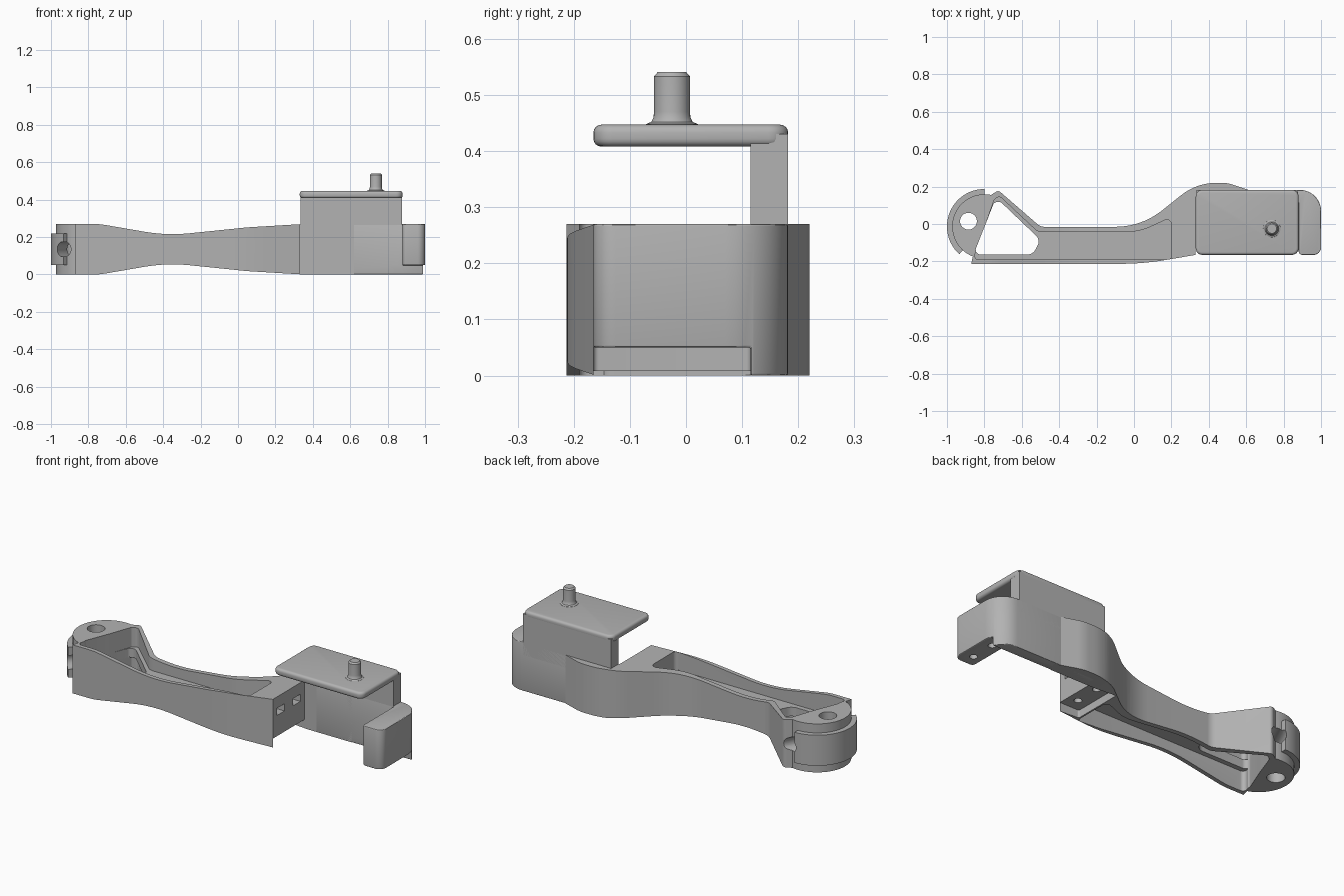
import bpy, bmesh, math
from mathutils import Vector, Matrix

old = bpy.data.objects.get("Cube")
if old:
    bpy.data.objects.remove(old, do_unlink=True)

grey = bpy.data.materials.new("plain grey")
grey.use_nodes = True
COL = (0.45, 0.45, 0.45, 1)
grey.diffuse_color = COL
grey.node_tree.nodes["Principled BSDF"].inputs["Base Color"].default_value = COL


def fillet(points, steps=10):
    """Round each (x, y, radius) corner of a closed outline."""
    out = []
    for i, p in enumerate(points):
        v = Vector(p[:2])
        r = p[2] if len(p) > 2 else 0
        if not r:
            out.append(v)
            continue
        a = (Vector(points[i - 1][:2]) - v).normalized()
        b = (Vector(points[(i + 1) % len(points)][:2]) - v).normalized()
        half = a.angle(b) / 2
        centre = v + (a + b).normalized() * (r / math.sin(half))
        start = v + a * (r / math.tan(half)) - centre
        turn = start.angle_signed(v + b * (r / math.tan(half)) - centre)
        for k in range(steps + 1):
            out.append(centre + Matrix.Rotation(-turn * k / steps, 2) @ start)
    return out


def make(name, bm):
    bmesh.ops.recalc_face_normals(bm, faces=bm.faces)
    mesh = bpy.data.meshes.new(name)
    bm.to_mesh(mesh)
    bm.free()
    mesh.materials.append(grey)
    ob = bpy.data.objects.new(name, mesh)
    bpy.context.collection.objects.link(ob)
    return ob


def prism(name, outline, low, high, along_y=False):
    bm = bmesh.new()
    place = (lambda p: (p.x, low, p.y)) if along_y else (lambda p: (p.x, p.y, low))
    face = bm.faces.new([bm.verts.new(place(Vector(p))) for p in outline])
    ext = bmesh.ops.extrude_face_region(bm, geom=[face])
    shift = Vector((0, high - low, 0)) if along_y else Vector((0, 0, high - low))
    bmesh.ops.translate(bm, vec=shift, verts=[g for g in ext["geom"] if isinstance(g, bmesh.types.BMVert)])
    return make(name, bm)


def box(name, x0, x1, y0, y1, z0, z1, r=0):
    return prism(name, fillet([(x0, y0, r), (x1, y0, r), (x1, y1, r), (x0, y1, r)], 6), z0, z1)


def rod(name, a, b, radius, segments=32):
    a, b = Vector(a), Vector(b)
    bm = bmesh.new()
    turn = (b - a).to_track_quat("Z", "Y").to_matrix().to_4x4()
    bmesh.ops.create_cone(bm, cap_ends=True, segments=segments, radius1=radius, radius2=radius,
                          depth=(b - a).length, matrix=Matrix.Translation((a + b) / 2) @ turn)
    return make(name, bm)


def bake(ob):
    dg = bpy.context.evaluated_depsgraph_get()
    mesh = bpy.data.meshes.new_from_object(ob.evaluated_get(dg))
    ob.modifiers.clear()
    ob.data = mesh


def combine(ob, other, op="DIFFERENCE"):
    mod = ob.modifiers.new("shape", "BOOLEAN")
    mod.operation, mod.object, mod.solver = op, other, "EXACT"
    bake(ob)
    bpy.data.objects.remove(other, do_unlink=True)


def soften(ob, width):
    mod = ob.modifiers.new("soft edges", "BEVEL")
    mod.width, mod.segments = width, 3
    mod.limit_method, mod.angle_limit = "ANGLE", math.radians(40)
    bake(ob)


H = 0.27
HEAD = Vector((-0.8, -0.013))

# Arm: plan outline joined with the round head
arm = prism("arm", fillet([
    (-0.87, -0.213), (0.05, -0.213, 1.5), (0.33, -0.165), (0.33, 0.115), (0.62, 0.115),
    (0.65, 0.17), (0.5, 0.22, 0.2), (0.335, 0.22, 0.3), (0.04, -0.015, 0.4),
    (-0.5, -0.015, 0.06), (-0.725, 0.18, 0.02), (-0.765, 0.155), (-0.86, -0.165)]), 0, H)
combine(arm, rod("head", (*HEAD, 0), (*HEAD, H), 0.172, 64), "UNION")

# Waisted side profile
waist = [(-0.74, 0.27, 0.4), (-0.38, 0.208, 0.9), (0.05, 0.252, 1.5), (0.35, 0.27, 0.5)]
upper = [(-1.1, H)] + waist + [(1.1, H)]
lower = [(p[0], H - p[1], *p[2:]) for p in reversed(upper)]
combine(arm, prism("side_profile", fillet(upper + lower), -0.5, 0.5, True), "INTERSECT")

# Pockets above and below a thin web, with a triangular opening
pocket = fillet([(-0.86, -0.19, 0.02), (0.2, -0.19, 0.02), (0.2, 0.037, 0.025),
                 (0.03, -0.042, 0.3), (-0.515, -0.042, 0.05), (-0.72, 0.15, 0.02), (-0.747, 0.13, 0.015)])
combine(arm, prism("pocket_top", pocket, 0.16, 0.4))
combine(arm, prism("pocket_bottom", pocket, -0.1, 0.11))
triangle = fillet([(-0.858, -0.163, 0.025), (-0.54, -0.163, 0.05), (-0.5, -0.085, 0.045),
                   (-0.72, 0.125, 0.03), (-0.75, 0.11, 0.015)])
combine(arm, prism("triangle_opening", triangle, -0.1, 0.4))

# Head drilling and the raised band around it
combine(arm, rod("pin_hole", (-0.885, 0.015, -0.1), (-0.885, 0.015, 0.4), 0.045))
angles = [math.radians(90 + 138 * k / 40) for k in range(41)]
ring = [HEAD + Vector((math.cos(t), math.sin(t))) * 0.2 for t in angles]
ring += [HEAD + Vector((math.cos(t), math.sin(t))) * 0.168 for t in reversed(angles)]
band = prism("head_band", ring, 0.05, 0.22)
for part in (arm, band):
    combine(part, rod("cross_hole", (-0.96, -0.2, 0.135), (-0.757, 0.2, 0.135), 0.04))

# Bay frame: back wall and end block
frame = prism("bay_frame", fillet([
    (0.4, 0.115), (0.88, 0.115), (0.88, -0.165, 0.02), (1, -0.165, 0.04),
    (1, 0.182, 0.112), (0.4, 0.182)]), 0, H)
combine(frame, box("end_recess", 0.85, 1.1, -0.3, 0.115, -0.1, 0.05))
soften(frame, 0.008)
combine(arm, box("arm_recess", 0.21, 0.4, -0.165, 0.1149, -0.1, 0.05, 0.01))

# Screw holes and nut slots on both sides of the bay
for y in (-0.095, 0.045):
    for part, x, x0, x1 in ((arm, 0.275, 0.25, 0.4), (frame, 0.935, 0.8, 0.96)):
        combine(part, rod("screw_hole", (x, y, -0.1), (x, y, 0.2), 0.02, 20))
        combine(part, box("nut_slot", x0, x1, y - 0.033, y + 0.033, 0.165, 0.205))

# Upper wall and cover plate
wall = box("upper_wall", 0.335, 0.877, 0.115, 0.182, 0.2, 0.43)
plate = box("cover_plate", 0.33, 0.88, -0.165, 0.182, 0.408, 0.447, 0.035)
top_edges = plate.modifiers.new("rounded top", "BEVEL")
top_edges.width, top_edges.segments = 0.014, 4
top_edges.limit_method, top_edges.angle_limit = "ANGLE", math.radians(40)
bake(plate)

# Pin with flared foot and chamfered tip, turned from a profile
profile = [(0.048, 0.44), (0.046, 0.448), (0.037, 0.452), (0.033, 0.46),
           (0.032, 0.47), (0.032, 0.533), (0.025, 0.541), (0, 0.541)]
bm = bmesh.new()
verts = [bm.verts.new((r, 0, z)) for r, z in profile]
edges = [bm.edges.new(pair) for pair in zip(verts, verts[1:])]
bmesh.ops.spin(bm, geom=verts + edges, cent=(0, 0, 0), axis=(0, 0, 1), angle=math.tau, steps=32)
bmesh.ops.remove_doubles(bm, verts=bm.verts, dist=0.0005)
pin = make("pin", bm)
pin.location = (0.737, -0.025, 0)

# Smooth shading with crisp edges
for ob in (arm, band, frame, wall, plate, pin):
    bpy.ops.object.select_all(action="DESELECT")
    ob.select_set(True)
    bpy.context.view_layer.objects.active = ob
    bpy.ops.object.shade_smooth_by_angle(angle=math.radians(30))
